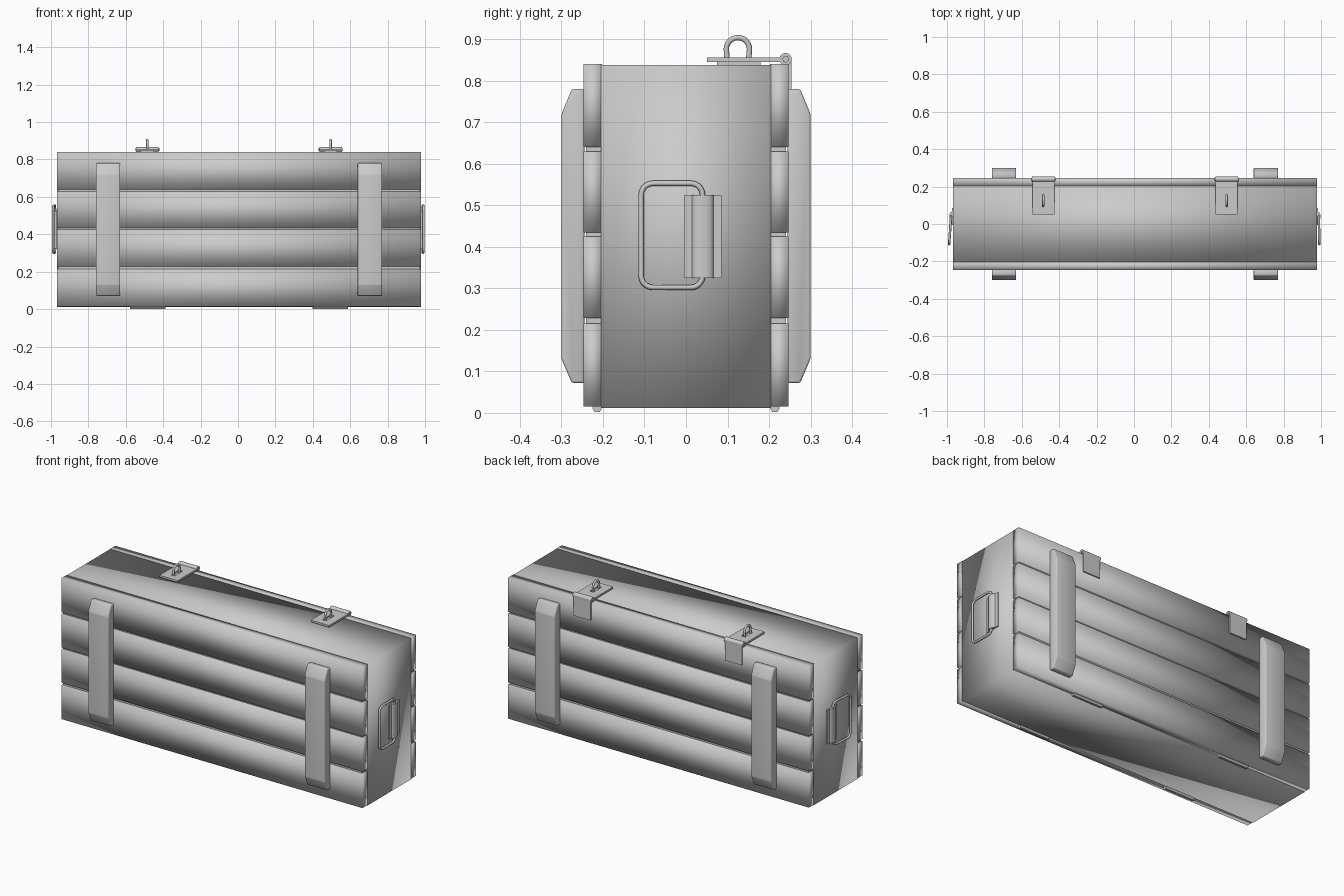
import bpy, bmesh, math
from mathutils import Vector

old = bpy.data.objects.get("Cube")
if old:
    bpy.data.objects.remove(old, do_unlink=True)

grey = bpy.data.materials.new("plain grey")
grey.use_nodes = True
tone = (0.6, 0.6, 0.6, 1)
grey.diffuse_color = tone
grey.node_tree.nodes["Principled BSDF"].inputs["Base Color"].default_value = tone

CX = 0.005   # the crate body sits slightly off centre


def finish(name, bm, angle=None):
    """Turn a bmesh into a smooth shaded object; an angle keeps edges sharp."""
    bmesh.ops.recalc_face_normals(bm, faces=bm.faces)
    mesh = bpy.data.meshes.new(name)
    bm.to_mesh(mesh)
    bm.free()
    mesh.materials.append(grey)
    ob = bpy.data.objects.new(name, mesh)
    bpy.context.collection.objects.link(ob)
    bpy.ops.object.select_all(action='DESELECT')
    ob.select_set(True)
    bpy.context.view_layer.objects.active = ob
    if angle is None:
        bpy.ops.object.shade_smooth()
    else:
        bpy.ops.object.shade_smooth_by_angle(angle=math.radians(angle))
    return ob


def box(name, lo, hi, angle=None):
    bm = bmesh.new()
    bmesh.ops.create_cube(bm, size=1)
    for v in bm.verts:
        v.co = Vector(b if c > 0 else a for a, b, c in zip(lo, hi, v.co))
    return finish(name, bm, angle)


def prism(name, points, depth, bevel=0, angle=35):
    """Extrude a closed outline of 3D points along the depth vector."""
    bm = bmesh.new()
    face = bm.faces.new([bm.verts.new(p) for p in points])
    res = bmesh.ops.extrude_face_region(bm, geom=[face], use_keep_orig=True)
    moved = [g for g in res["geom"] if isinstance(g, bmesh.types.BMVert)]
    bmesh.ops.translate(bm, verts=moved, vec=depth)
    if bevel:
        bmesh.ops.bevel(bm, geom=bm.edges[:], offset=bevel, segments=2,
                        profile=0.5, affect='EDGES')
    return finish(name, bm, angle)


def rod(name, centre, radius, length, sides=12):
    """Bar lying along x."""
    pts = [(centre[0] - length / 2,
            centre[1] + radius * math.cos(math.tau * i / sides),
            centre[2] + radius * math.sin(math.tau * i / sides)) for i in range(sides)]
    return prism(name, pts, (length, 0, 0), angle=40)


def wire(name, points, radius, cyclic):
    """Round wire that follows a path."""
    curve = bpy.data.curves.new(name, 'CURVE')
    curve.dimensions = '3D'
    curve.bevel_depth = radius
    curve.bevel_resolution = 2
    curve.use_fill_caps = True
    spline = curve.splines.new('POLY')
    spline.points.add(len(points) - 1)
    for p, co in zip(spline.points, points):
        p.co = (*co, 1)
    spline.use_cyclic_u = cyclic
    curve.materials.append(grey)
    ob = bpy.data.objects.new(name, curve)
    bpy.context.collection.objects.link(ob)
    return ob


# Crate body
X0, X1 = CX - 0.973, CX + 0.973
box("crate_body", (X0, -0.205, 0.012), (X1, 0.205, 0.838))

PLANKS = [(0.015, 0.215), (0.228, 0.425), (0.434, 0.63), (0.64, 0.84)]
for side, s in (("front", -1), ("back", 1)):
    # Planks with narrow recessed joints between them
    ys = sorted((s * 0.202, s * 0.247))
    for i, (z0, z1) in enumerate(PLANKS):
        box(f"{side}_plank_{i + 1}", (X0, ys[0], z0), (X1, ys[1], z1))
    yj = sorted((s * 0.202, s * 0.241))
    for i in range(3):
        box(f"{side}_joint_{i + 1}", (X0 + 0.006, yj[0], PLANKS[i][1] - 0.005),
            (X1 - 0.006, yj[1], PLANKS[i + 1][0] + 0.005), 30)

    for hand, m in (("right", -1), ("left", 1)):
        # Upright battens with sloped ends
        outline = [(0.245, 0.072), (0.275, 0.072), (0.3, 0.13),
                   (0.3, 0.72), (0.275, 0.78), (0.245, 0.78)]
        x = CX + m * 0.7
        prism(f"{side}_{hand}_batten", [(x - 0.065, s * y, z) for y, z in outline],
              (0.13, 0, 0), bevel=0.005, angle=60)
        # Hinge rods under the bottom edges
        rod(f"{side}_{hand}_bottom_hinge", (CX + m * 0.487, s * 0.214, 0.012),
            0.012, 0.19, 6)

for hand, m in (("right", -1), ("left", 1)):
    # Hasp: top plate with a slot, made as a frame
    x = CX + m * 0.49
    z0, z1 = 0.845, 0.856
    w, slot = 0.059, 0.012
    box(f"{hand}_hasp_plate_near", (x - w, 0.05, z0), (x + w, 0.09, z1), 30)
    box(f"{hand}_hasp_plate_far", (x - w, 0.165, z0), (x + w, 0.24, z1), 30)
    for k in (-1, 1):
        xs = sorted((x + k * slot, x + k * w))
        box(f"{hand}_hasp_plate_rail", (xs[0], 0.09, z0), (xs[1], 0.165, z1), 30)
    box(f"{hand}_staple_base", (x - 0.035, 0.075, 0.838), (x + 0.035, 0.18, 0.848), 30)
    # Staple loop through the slot
    arch = [(x, 0.125 + 0.028 * math.cos(a), 0.876 + 0.028 * math.sin(a))
            for a in (math.pi * i / 12 for i in range(13))]
    wire(f"{hand}_staple", [(x, 0.15, 0.842), *arch, (x, 0.1, 0.842)], 0.0065, False)
    # Hinge barrel and rear leaf
    rod(f"{hand}_hasp_barrel", (x, 0.24, 0.852), 0.015, 0.12)
    rod(f"{hand}_hasp_pin", (x, 0.24, 0.852), 0.008, 0.128, 8)
    box(f"{hand}_hasp_leaf", (x - 0.055, 0.245, 0.735), (x + 0.055, 0.254, 0.85), 30)

    # Carrying handle: rounded rectangular wire, tilted away from the end
    end = CX + m * 0.973
    r, pts = 0.028, []
    corners = [(0.04 - r, 0.553 - r, 0), (-0.108 + r, 0.553 - r, 1),
               (-0.108 + r, 0.302 + r, 2), (0.04 - r, 0.302 + r, 3)]
    for cy, cz, q in corners:
        for i in range(6):
            a = (q + i / 5) * math.pi / 2
            y, z = cy + r * math.cos(a), cz + r * math.sin(a)
            lift = 0.01 + (0.04 - y) * (0.07 if m < 0 else 0.02)
            pts.append((end + m * lift, y, z))
    wire(f"{hand}_handle", pts, 0.0065, True)

    # Handle bracket: folded strap with a rounded rib over the wire
    rib = [(0.04 + 0.026 * math.cos(a), 0.006 + 0.013 * math.sin(a))
           for a in (math.pi * i / 8 for i in range(9))]
    strap = [(-0.005, 0), (0.086, 0), (0.086, 0.006), *rib, (-0.005, 0.006)]
    prism(f"{hand}_handle_bracket", [(end + m * d, y, 0.325) for y, d in strap],
          (0, 0, 0.2), angle=50)
